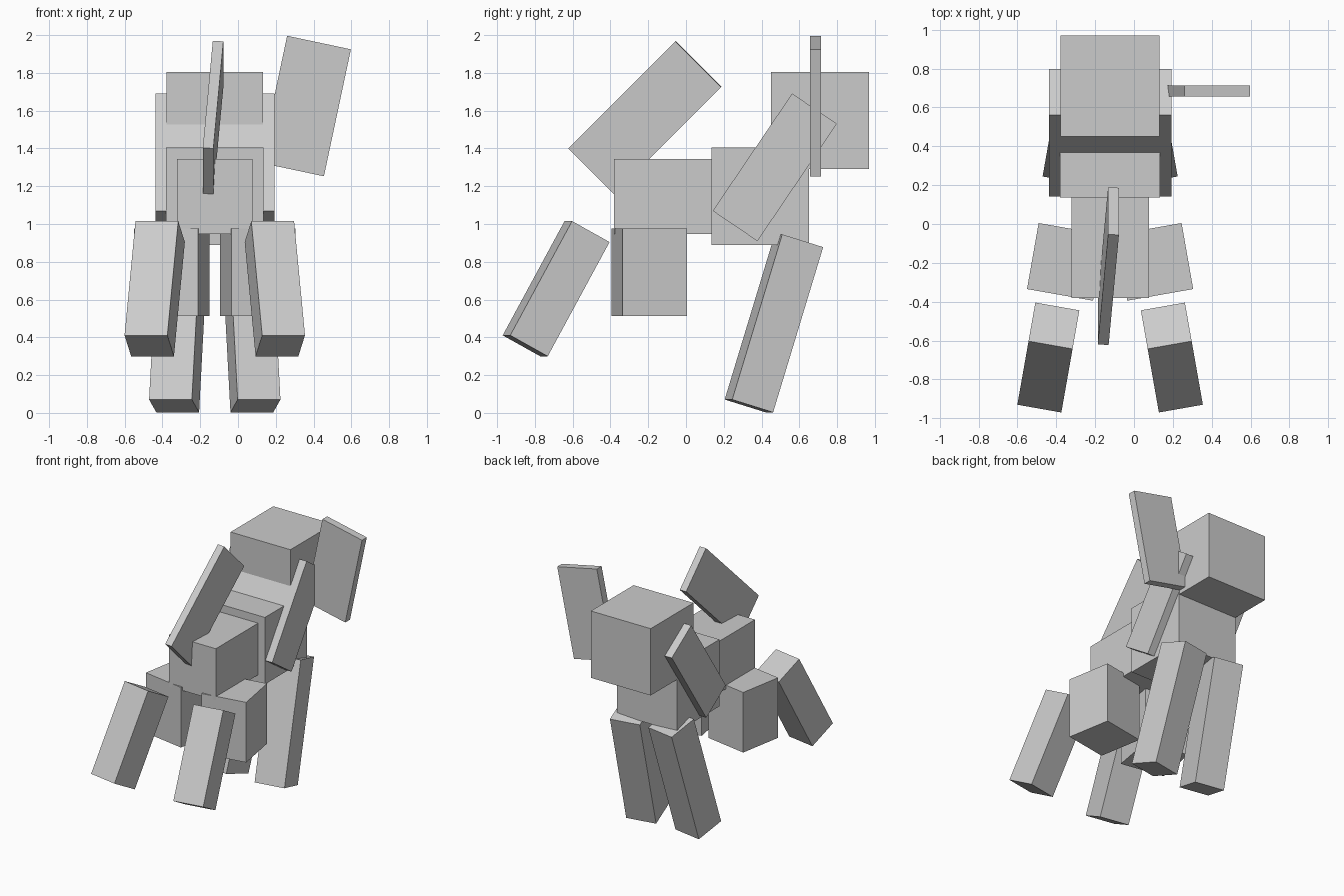
import bpy
from math import radians

MID = -0.123  # symmetry plane of the animal


def box(name, size, centre, rot=(0, 0, 0)):
    bpy.ops.mesh.primitive_cube_add(size=1)
    ob = bpy.context.object
    ob.name = name
    ob.rotation_mode = 'YXZ'
    ob.scale = size
    ob.location = centre
    ob.rotation_euler = [radians(a) for a in rot]
    return ob


def pair(name, size, centre, rot):
    x, y, z = centre
    box(name + "_right", size, centre, rot)
    box(name + "_left", size, (2 * MID - x, y, z), (rot[0], -rot[1], -rot[2]))


# head, neck and trunk
box("head", (0.51, 0.52, 0.515), (MID, 0.71, 1.548))
box("neck", (0.63, 0.286, 0.75), (MID, 0.47, 1.30), (-34.1, 0, 0))
box("chest", (0.515, 0.515, 0.515), (MID, 0.393, 1.147))
box("rear_body", (0.40, 0.56, 0.398), (MID, -0.10, 1.146))

# legs and haunches, turned outward
pair("haunch", (0.345, 0.345, 0.463), (0.105, -0.195, 0.744), (0, 0, 10))
pair("foot_leg", (0.23, 0.23, 0.69), (0.195, -0.6875, 0.6575), (-28.8, 0, 10))
pair("long_leg", (0.23, 0.23, 0.915), (0.069, 0.4655, 0.474), (-17.1, 0, 10))

# thin panels: side ear and raised tail
box("ear", (0.345, 0.058, 0.687), (0.3575, 0.685, 1.6245), (0, 12, 0))
box("tail", (0.056, 0.343, 0.803), (-0.132, -0.217, 1.5635), (-45, 3.8, 0))
